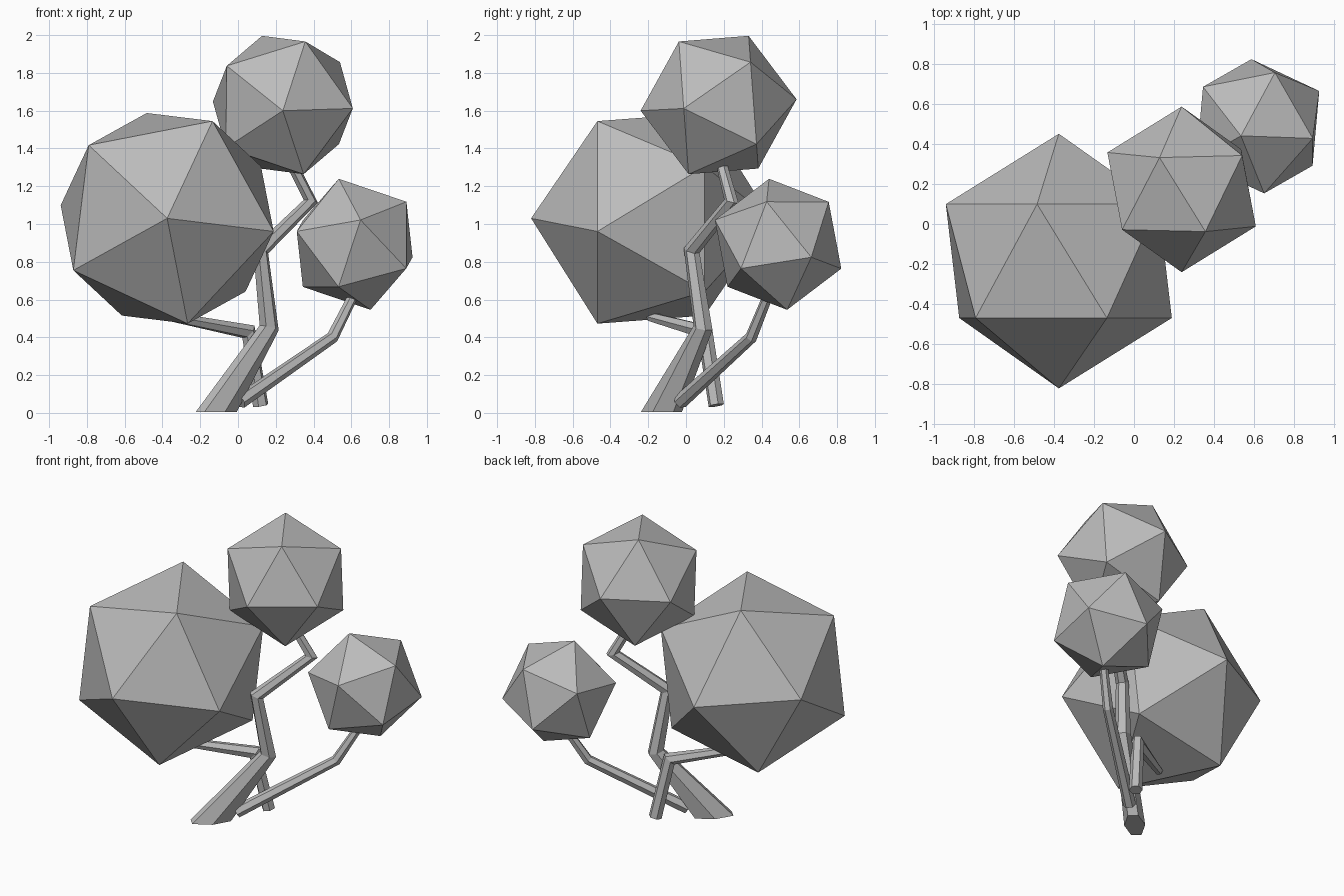
import bpy, bmesh, math
from mathutils import Vector

cube = bpy.data.objects.get("Cube")
if cube:
    bpy.data.objects.remove(cube, do_unlink=True)

grey = bpy.data.materials.new("plain_grey")
grey.use_nodes = True
colour = (0.5, 0.5, 0.5, 1)
grey.diffuse_color = colour
grey.node_tree.nodes["Principled BSDF"].inputs["Base Color"].default_value = colour


def finish(name, bm):
    bmesh.ops.recalc_face_normals(bm, faces=bm.faces[:])
    mesh = bpy.data.meshes.new(name)
    bm.to_mesh(mesh)
    bm.free()
    mesh.materials.append(grey)
    obj = bpy.data.objects.new(name, mesh)
    bpy.context.collection.objects.link(obj)


def foliage(name, centre, radius, pole, neighbour):
    """Icosahedron aimed by a pole direction and one adjacent corner direction."""
    axis = Vector(pole).normalized()
    n = Vector(neighbour)
    u = (n - axis * n.dot(axis)).normalized()
    v = axis.cross(u)
    points = [axis, -axis]
    for k in range(5):
        a = math.tau * k / 5
        p = (axis + 2 * (u * math.cos(a) + v * math.sin(a))) / math.sqrt(5)
        points += [p, -p]
    bm = bmesh.new()
    for p in points:
        bm.verts.new(Vector(centre) + p * radius)
    bmesh.ops.convex_hull(bm, input=bm.verts[:])
    finish(name, bm)


def branch(name, path, sides=6, foot=None):
    """Tapered faceted tube; each path entry is x, y, z, radius."""
    pts = [Vector(p[:3]) for p in path]
    bm = bmesh.new()
    rings = []
    for i, p in enumerate(pts):
        before = (p - pts[i - 1]).normalized() if i else (pts[1] - p).normalized()
        after = (pts[i + 1] - p).normalized() if i + 1 < len(pts) else before
        normal = (before + after).normalized()
        lean = Vector((1, 1, 0))
        side = before.cross(Vector((-1, 1, 0))).normalized()
        across = normal.cross(side).normalized()
        side = across.cross(normal)
        w = h = path[i][3]
        h /= max(before.dot(normal), 0.6)
        if i == 0 and foot:
            # long flat footprint where the trunk meets the ground
            side, across = lean.normalized(), Vector((-1, 1, 0)).normalized()
            h, w = foot
        ring = []
        for k in range(sides):
            a = math.tau * (k + 0.5) / sides
            ring.append(bm.verts.new(p + side * h * math.cos(a) + across * w * math.sin(a)))
        if rings:
            # start the new ring at the corner that gives the least twist
            prev = rings[-1]
            options = [o[s:] + o[:s] for o in (ring, ring[::-1]) for s in range(sides)]

            def twist(option):
                total = 0
                for q, r in zip(prev, option):
                    d = (r.co - p) - (q.co - pts[i - 1])
                    total += (d - before * d.dot(before)).length
                return total
            ring = min(options, key=twist)
            for k in range(sides):
                j = (k + 1) % sides
                bm.faces.new((prev[k], prev[j], ring[j], ring[k]))
        rings.append(ring)
    bm.faces.new(rings[0])
    bm.faces.new(rings[-1])
    finish(name, bm)


# Foliage masses
turn = math.radians(65)
foliage("large_foliage", (-0.375, -0.185, 1.03), 0.635,
        (0, -1, 0), (math.cos(turn), -0.5, math.sin(turn)))
foliage("top_foliage", (0.2375, 0.1725, 1.63), 0.414,
        (0, -0.41, -0.03), (0.12, -0.21, 0.34))
foliage("small_foliage", (0.6175, 0.4875, 0.8925), 0.36,
        (-0.083, -0.047, 0.342), (0.033, -0.34, 0.128))

# Trunk and side branches
branch("trunk", [(-0.115, -0.13, 0.005, 0.1), (0.165, 0.09, 0.45, 0.05),
                 (0.12, 0.03, 0.86, 0.04), (0.385, 0.24, 1.12, 0.033),
                 (0.29, 0.19, 1.31, 0.03)], foot=(0.14, 0.065))
branch("right_branch", [(0.01, -0.03, 0.06, 0.04), (0.5, 0.345, 0.4, 0.032),
                        (0.63, 0.45, 0.66, 0.026)])
branch("rear_branch", [(0.12, 0.16, 0.04, 0.042), (0.055, 0.1, 0.43, 0.04),
                       (-0.36, -0.19, 0.51, 0.026)])
